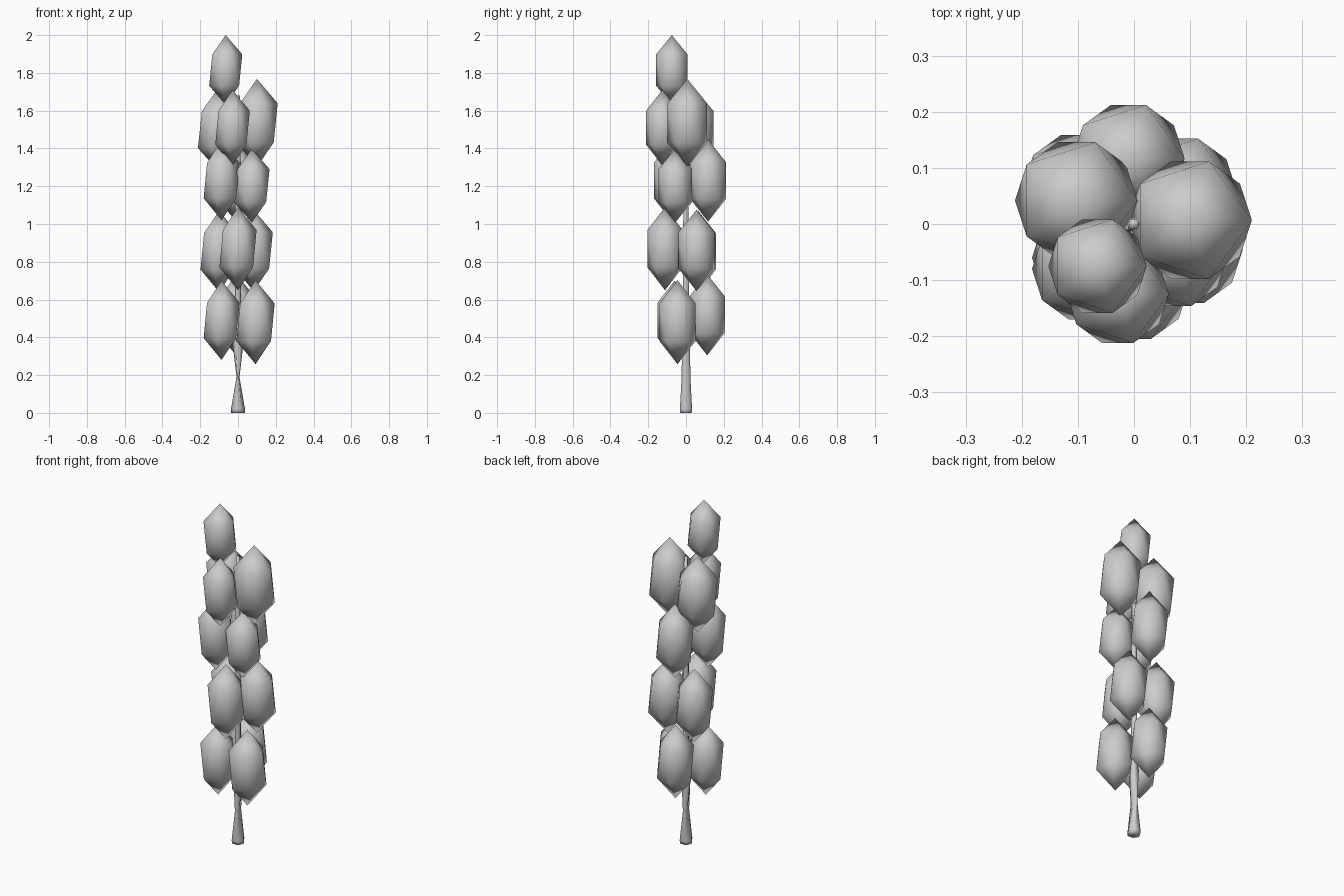
import bpy, bmesh, math

cube = bpy.data.objects.get("Cube")
if cube:
    bpy.data.objects.remove(cube, do_unlink=True)

grey = bpy.data.materials.new("plain_grey")
grey.use_nodes = True
grey.diffuse_color = (0.6, 0.6, 0.6, 1)
grey.node_tree.nodes["Principled BSDF"].inputs["Base Color"].default_value = (0.6, 0.6, 0.6, 1)


def finish(bm, name, location=(0, 0, 0)):
    """Turn a bmesh into a smooth grey object."""
    bmesh.ops.recalc_face_normals(bm, faces=bm.faces)
    for face in bm.faces:
        face.smooth = True
    mesh = bpy.data.meshes.new(name)
    bm.to_mesh(mesh)
    bm.free()
    mesh.materials.append(grey)
    obj = bpy.data.objects.new(name, mesh)
    obj.location = location
    bpy.context.collection.objects.link(obj)
    return obj


def bud(name, x, y, z, radius, half_height):
    """A stretched twenty-sided bud with pointed ends."""
    bm = bmesh.new()
    bmesh.ops.create_icosphere(bm, subdivisions=1, radius=1)
    bmesh.ops.scale(bm, vec=(radius, radius, half_height), verts=bm.verts)
    finish(bm, name, (x, y, z))


def stem(name, rings, sides=6):
    """A tube through oval rings given as height, x radius, y radius."""
    bm = bmesh.new()
    loops = []
    for z, rx, ry in rings:
        angles = [math.tau * i / sides for i in range(sides)]
        loops.append([bm.verts.new((rx * math.cos(a), ry * math.sin(a), z)) for a in angles])
    for low, high in zip(loops, loops[1:]):
        for i in range(sides):
            j = (i + 1) % sides
            bm.faces.new((low[i], low[j], high[j], high[i]))
    bm.faces.new(loops[0])
    bm.faces.new(loops[-1])
    finish(bm, name)


# Stalk with a flared foot and a pinch above it
stem("stalk", [(0, .036, .035), (.02, .037, .037), (.19, .008, .027), (.36, .028, .024),
               (.56, .014, .02), (.9, .018, .018), (1.3, .014, .014), (1.68, .01, .01)])

# Buds in whorls of three, each whorl turned against the next
bud("top_bud", -.065, -.075, 1.815, .098, .185)

bud("upper_left_bud", .1, .007, 1.535, .123, .233)
bud("upper_right_bud", -.103, .042, 1.5, .122, .22)
bud("upper_front_bud", -.029, -.125, 1.51, .102, .2)

bud("middle_left_bud", .073, -.057, 1.203, .105, .195)
bud("middle_right_bud", -.087, -.08, 1.23, .106, .21)
bud("middle_back_bud", -.01, .117, 1.23, .112, .217)

bud("lower_left_bud", .083, .056, .86, .113, .215)
bud("lower_right_bud", -.1, .065, .855, .11, .215)
bud("lower_front_bud", 0, -.111, .869, .11, .22)

bud("bottom_left_bud", .093, -.045, .48, .113, .222)
bud("bottom_right_bud", -.087, -.06, .49, .106, .21)
bud("bottom_back_bud", -.01, .112, .52, .11, .215)
